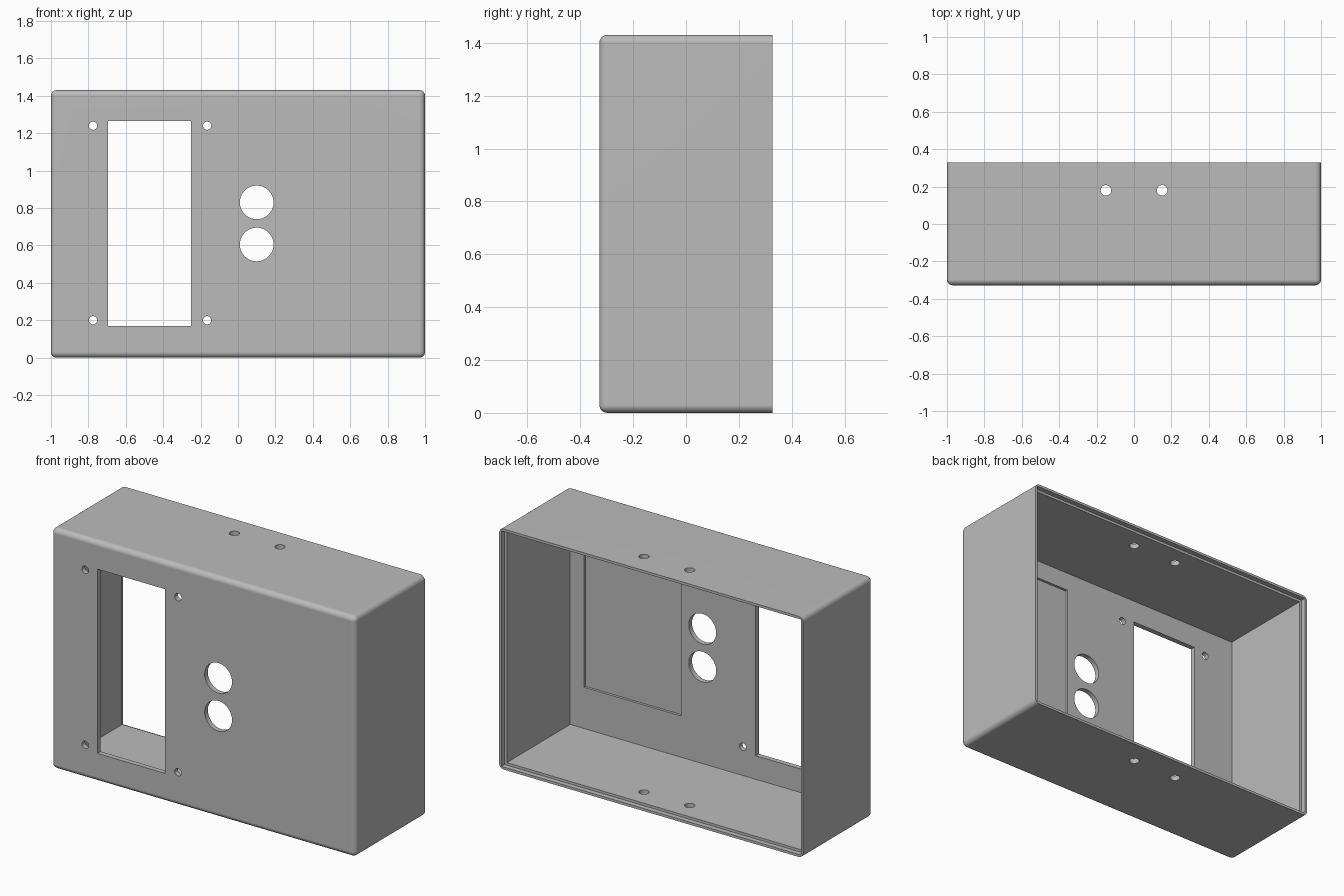
import bpy, bmesh, math
from mathutils import Matrix, Vector

default = bpy.data.objects.get("Cube")
if default:
    bpy.data.objects.remove(default, do_unlink=True)

W, D, H = 2.0, 0.655, 1.43      # outer size
FRONT, BACK = -D / 2, D / 2
WALL, LIP, FILLET = 0.03, 0.015, 0.03

grey = bpy.data.materials.new("plain_grey")
grey.use_nodes = True
colour = (0.5, 0.5, 0.5, 1)
grey.diffuse_color = colour
grey.node_tree.nodes["Principled BSDF"].inputs["Base Color"].default_value = colour


def finish(bm, name):
    mesh = bpy.data.meshes.new(name)
    bm.to_mesh(mesh)
    bm.free()
    mesh.materials.append(grey)
    obj = bpy.data.objects.new(name, mesh)
    bpy.context.collection.objects.link(obj)
    return obj


def box_mesh(x0, x1, y0, y1, z0, z1):
    bm = bmesh.new()
    centre = Vector((x0 + x1, y0 + y1, z0 + z1)) / 2
    size = Matrix.Diagonal((x1 - x0, y1 - y0, z1 - z0, 1))
    bmesh.ops.create_cube(bm, size=1, matrix=Matrix.Translation(centre) @ size)
    return bm


def drill_mesh(centre, radius, length, rotation=Matrix()):
    bm = bmesh.new()
    bmesh.ops.create_cone(bm, cap_ends=True, segments=48, radius1=radius, radius2=radius,
                          depth=length, matrix=Matrix.Translation(centre) @ rotation)
    return bm


def cut(target, bm):
    cutter = finish(bm, "cutter")
    cutter.hide_render = True
    mod = target.modifiers.new("cut", "BOOLEAN")
    mod.operation, mod.solver, mod.object = "DIFFERENCE", "EXACT", cutter
    bpy.ops.object.modifier_apply(modifier=mod.name)
    bpy.data.objects.remove(cutter, do_unlink=True)


# Outer block, rounded everywhere except around the open back
bm = box_mesh(-W / 2, W / 2, FRONT, BACK, 0, H)
rounded = [e for e in bm.edges if any(v.co.y < 0 for v in e.verts)]
bmesh.ops.bevel(bm, geom=rounded, offset=FILLET, segments=6, profile=0.5, affect="EDGES")
case = finish(bm, "enclosure_case")
bpy.context.view_layer.objects.active = case
case.select_set(True)

# Hollow interior and the stepped lip for a back cover
cut(case, box_mesh(-W / 2 + WALL, W / 2 - WALL, FRONT + WALL, BACK + 0.1, WALL, H - WALL))
cut(case, box_mesh(-W / 2 + LIP, W / 2 - LIP, BACK - 0.03, BACK + 0.1, LIP, H - LIP))

# Display window and the shallow pocket inside the front wall
cut(case, box_mesh(-0.695, -0.25, FRONT - 0.1, FRONT + 0.1, 0.17, 1.265))
cut(case, box_mesh(0.24, 0.88, FRONT + LIP, FRONT + 0.1, 0.275, 1.29))

# Button holes and display screw holes through the front
sideways = Matrix.Rotation(math.pi / 2, 4, "X")
for z in (0.605, 0.83):
    cut(case, drill_mesh((0.1, FRONT, z), 0.09, 0.2, sideways))
for x in (-0.775, -0.165):
    for z in (0.2, 1.24):
        cut(case, drill_mesh((x, FRONT, z), 0.022, 0.2, sideways))

# Cable holes through top and bottom
for x in (-0.15, 0.15):
    cut(case, drill_mesh((x, 0.18, H / 2), 0.028, 2))

bpy.ops.object.shade_smooth_by_angle(angle=math.radians(30))
case.modifiers.new("clean_shading", "WEIGHTED_NORMAL").keep_sharp = True
